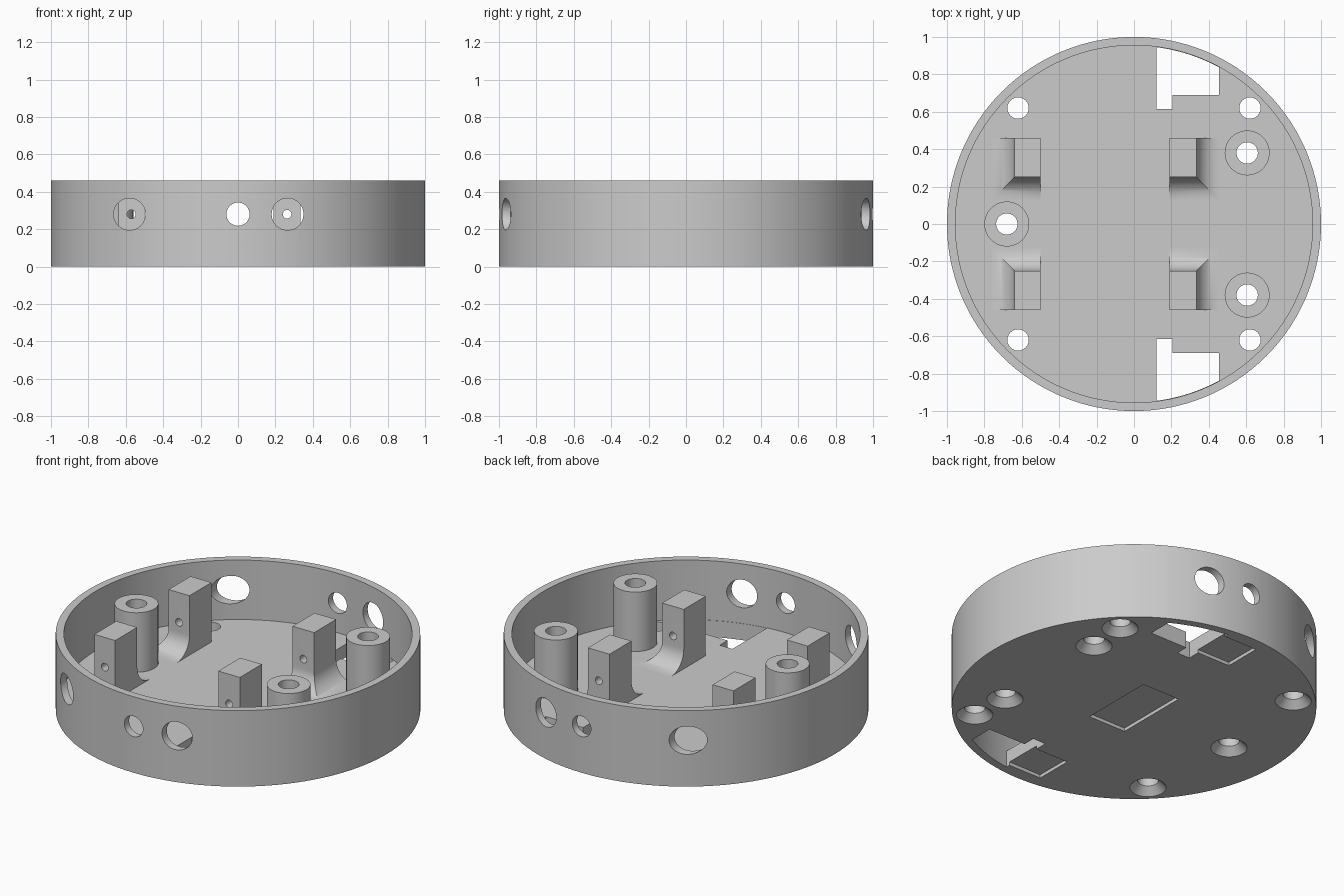
import bpy
import bmesh
from math import acos, cos, pi, sin
from mathutils import Matrix, Vector

cube = bpy.data.objects.get("Cube")
if cube:
    bpy.data.objects.remove(cube)

FLOOR, TOP = 0.10, 0.46
INNER = 0.955
BORE = 0.057
COVE = 0.12

grey = bpy.data.materials.new("light_grey")
grey.use_nodes = True
grey.diffuse_color = (0.6, 0.6, 0.6, 1)
grey.node_tree.nodes["Principled BSDF"].inputs["Base Color"].default_value = (0.6, 0.6, 0.6, 1)


def make(name, bm):
    """Turn a bmesh into a named grey object."""
    bmesh.ops.recalc_face_normals(bm, faces=bm.faces)
    mesh = bpy.data.meshes.new(name)
    bm.to_mesh(mesh)
    bm.free()
    mesh.materials.append(grey)
    obj = bpy.data.objects.new(name, mesh)
    bpy.context.collection.objects.link(obj)
    return obj


def lathe(name, profile, centre=(0, 0), steps=48):
    """Spin a closed (radius, z) profile about a vertical axis."""
    bm = bmesh.new()
    verts = [bm.verts.new((r, 0, z)) for r, z in profile]
    edges = [bm.edges.new((v, verts[i - 1])) for i, v in enumerate(verts)]
    bmesh.ops.spin(bm, geom=verts + edges, axis=(0, 0, 1), cent=(0, 0, 0),
                   angle=2 * pi, steps=steps, use_merge=True)
    bmesh.ops.remove_doubles(bm, verts=bm.verts, dist=0.0001)
    bmesh.ops.dissolve_degenerate(bm, edges=bm.edges, dist=0.0001)
    bmesh.ops.translate(bm, verts=bm.verts, vec=(*centre, 0))
    return make(name, bm)


def prism(name, outline, z0, z1):
    """Extrude a flat outline from z0 up to z1."""
    bm = bmesh.new()
    face = bm.faces.new([bm.verts.new((x, y, z0)) for x, y in outline])
    new = bmesh.ops.extrude_face_region(bm, geom=[face])["geom"]
    bmesh.ops.translate(bm, vec=(0, 0, z1 - z0),
                        verts=[g for g in new if isinstance(g, bmesh.types.BMVert)])
    return make(name, bm)


def box(name, x0, x1, y0, y1, z0, z1):
    return prism(name, [(x0, y0), (x1, y0), (x1, y1), (x0, y1)], z0, z1)


def rod(name, x, z, radius):
    """Long cylinder running front to back."""
    bm = bmesh.new()
    bmesh.ops.create_cone(bm, cap_ends=True, segments=48, radius1=radius,
                          radius2=radius, depth=3,
                          matrix=Matrix.Translation((x, 0, z)) @ Matrix.Rotation(pi / 2, 4, "X"))
    return make(name, bm)


def cut(target, cutters):
    """Subtract the cutters, bake the result and delete them."""
    for c in cutters:
        c.hide_render = True
        mod = target.modifiers.new("cut", "BOOLEAN")
        mod.operation, mod.solver, mod.object = "DIFFERENCE", "EXACT", c
    graph = bpy.context.evaluated_depsgraph_get()
    baked = bpy.data.meshes.new_from_object(target.evaluated_get(graph))
    target.modifiers.clear()
    target.data = baked
    for c in cutters:
        bpy.data.objects.remove(c)


def smooth(obj):
    bpy.ops.object.select_all(action="DESELECT")
    obj.select_set(True)
    bpy.context.view_layer.objects.active = obj
    bpy.ops.object.shade_smooth_by_angle(angle=0.5)


# Round tray: floor and outer wall
tray = lathe("tray", [(0, 0), (1, 0), (1, TOP), (INNER, TOP), (INNER, FLOOR), (0, FLOOR)], steps=128)

# Wall holes, each passing through front and back
cutters = [rod("wall_hole", x, 0.28, r) for x, r in ((-0.58, 0.085), (0, 0.062), (0.265, 0.085))]

# Countersunk floor holes
boss_spots = [(-0.68, 0), (0.605, 0.38), (0.605, -0.38)]
corner_spots = [(sx * 0.62, sy * 0.62) for sx in (-1, 1) for sy in (-1, 1)]
sink = [(0, -0.05), (0.15, -0.05), (BORE, 0.043), (BORE, 0.2), (0, 0.2)]
cutters += [lathe("screw_hole", sink, spot) for spot in boss_spots + corner_spots]

# Stepped floor openings and shallow pockets underneath
a0, a1 = acos(0.455 / 0.953), acos(0.12 / 0.953)
arc = [(0.953 * cos(a), 0.953 * sin(a)) for a in (a0 + (a1 - a0) * i / 8 for i in range(9))]
steps = [(0.12, 0.615), (0.205, 0.615), (0.205, 0.69), (0.455, 0.69)]
for side in (-1, 1):
    cutters.append(prism("floor_opening", [(x, side * y) for x, y in steps + arc], -0.05, 0.11))
    y0, y1 = sorted((side * 0.69, side * 0.92))
    cutters.append(box("edge_pocket", -0.1, 0.13, y0, y1, -0.05, 0.02))
cutters.append(box("centre_pocket", -0.125, 0.125, -0.23, 0.23, -0.05, 0.02))
cut(tray, cutters)
smooth(tray)

# Hollow screw bosses
for i, spot in enumerate(boss_spots):
    smooth(lathe(f"screw_boss_{i + 1}",
                 [(BORE, FLOOR), (0.12, FLOOR), (0.12, TOP), (BORE, TOP)], spot))


def post(name, flat_x, cove_x, side):
    """Square post flaring into the floor on its outer and inward faces."""
    out = 1 if cove_x > flat_x else -1
    levels = [(COVE * (1 - sin(a)), FLOOR + COVE * (1 - cos(a)))
              for a in (pi / 2 * i / 12 for i in range(13))] + [(0, TOP)]
    bm = bmesh.new()
    rings = []
    for o, z in levels:
        x, y = cove_x + out * o, 0.25 - o
        rings.append([bm.verts.new((px, side * py, z))
                      for px, py in ((flat_x, y), (x, y), (x, 0.46), (flat_x, 0.46))])
    for low, high in zip(rings, rings[1:]):
        for k in range(4):
            bm.faces.new((low[k - 1], low[k], high[k], high[k - 1]))
    bm.faces.new(rings[0])
    bm.faces.new(rings[-1])
    obj = make(name, bm)
    cut(obj, [rod("pin_hole", (flat_x + cove_x) / 2, 0.28, 0.023)])
    smooth(obj)


# Four mounting posts
for side, end in ((-1, "front"), (1, "back")):
    post(f"{end}_right_post", -0.5, -0.64, side)
    post(f"{end}_left_post", 0.19, 0.335, side)
